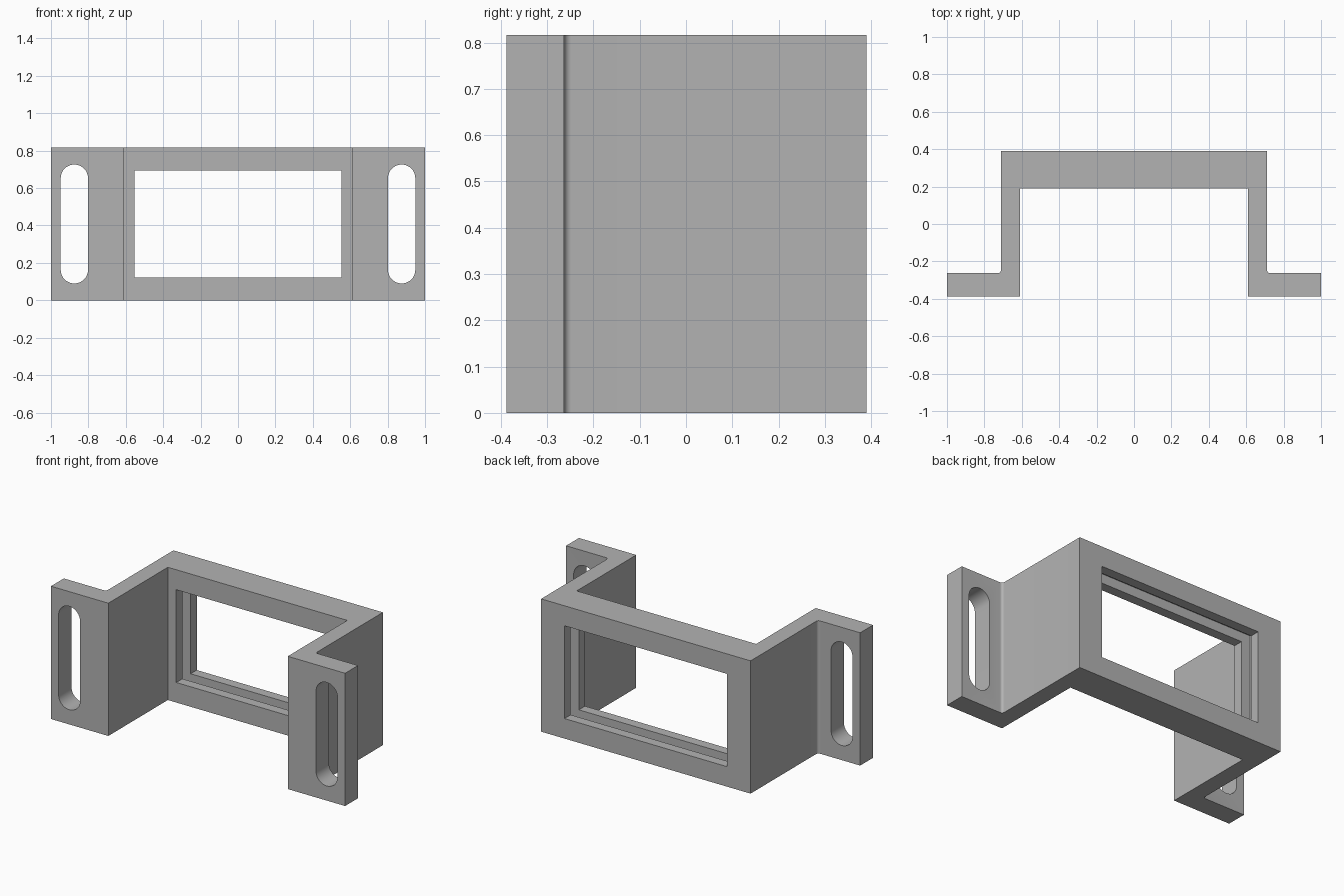
import bpy
import bmesh
from math import pi, sin, cos

if "Cube" in bpy.data.objects:
    bpy.data.objects.remove(bpy.data.objects["Cube"], do_unlink=True)

HEIGHT = 0.816
MID = HEIGHT / 2
FRONT, BACK = -0.388, 0.39

grey = bpy.data.materials.new("plain grey")
grey.use_nodes = True
colour = (0.45, 0.45, 0.45, 1)
grey.diffuse_color = colour
grey.node_tree.nodes["Principled BSDF"].inputs["Base Color"].default_value = colour


def prism(name, points, offset):
    """Extrude a closed outline of 3D points along offset."""
    bm = bmesh.new()
    face = bm.faces.new([bm.verts.new(p) for p in points])
    new = bmesh.ops.extrude_face_region(bm, geom=[face])["geom"]
    verts = [v for v in new if isinstance(v, bmesh.types.BMVert)]
    bmesh.ops.translate(bm, verts=verts, vec=offset)
    bmesh.ops.recalc_face_normals(bm, faces=bm.faces)
    mesh = bpy.data.meshes.new(name)
    bm.to_mesh(mesh)
    bm.free()
    mesh.materials.append(grey)
    obj = bpy.data.objects.new(name, mesh)
    bpy.context.collection.objects.link(obj)
    return obj


def arc(cx, cy, r, start, end, steps):
    angles = [start + (end - start) * i / steps for i in range(steps + 1)]
    return [(cx + r * cos(a), cy + r * sin(a)) for a in angles]


def box_cutter(name, half_x, half_z, y0, y1):
    outline = [(sx * half_x, y0, MID + sz * half_z)
               for sx, sz in ((-1, -1), (1, -1), (1, 1), (-1, 1))]
    return prism(name, outline, (0, y1 - y0, 0))


# Bracket: half outline with a small fillet behind the flange, then mirrored
fillet = arc(0.728, -0.247, 0.016, pi, 1.5 * pi, 8)
half = [(0.61, 0.19), (0.61, FRONT), (1, FRONT), (1, -0.263)]
half += fillet[::-1] + [(0.712, BACK)]
outline = half + [(-x, y) for x, y in reversed(half)]
bracket = prism("mounting_bracket", [(x, y, 0) for x, y in outline], (0, 0, HEIGHT))

# Window with a groove around its inside
cutters = [box_cutter("window_cutter", 0.553, 0.285, 0.1, 0.5),
           box_cutter("groove_cutter", 0.612, 0.343, 0.25, 0.33)]

# Rounded slots in both flanges
for side, x in (("left", 0.875), ("right", -0.875)):
    r, reach = 0.073, 0.245
    loop = arc(x, MID + reach, r, 0, pi, 20) + arc(x, MID - reach, r, pi, 2 * pi, 20)
    cutters.append(prism(side + "_slot_cutter", [(a, -0.5, b) for a, b in loop], (0, 0.4, 0)))

bpy.context.view_layer.objects.active = bracket
for cutter in cutters:
    mod = bracket.modifiers.new(cutter.name, "BOOLEAN")
    mod.operation = "DIFFERENCE"
    mod.solver = "EXACT"
    mod.object = cutter
    bpy.ops.object.modifier_apply(modifier=mod.name)
    bpy.data.objects.remove(cutter, do_unlink=True)

bracket.select_set(True)
bpy.ops.object.shade_smooth_by_angle(angle=pi / 6)
